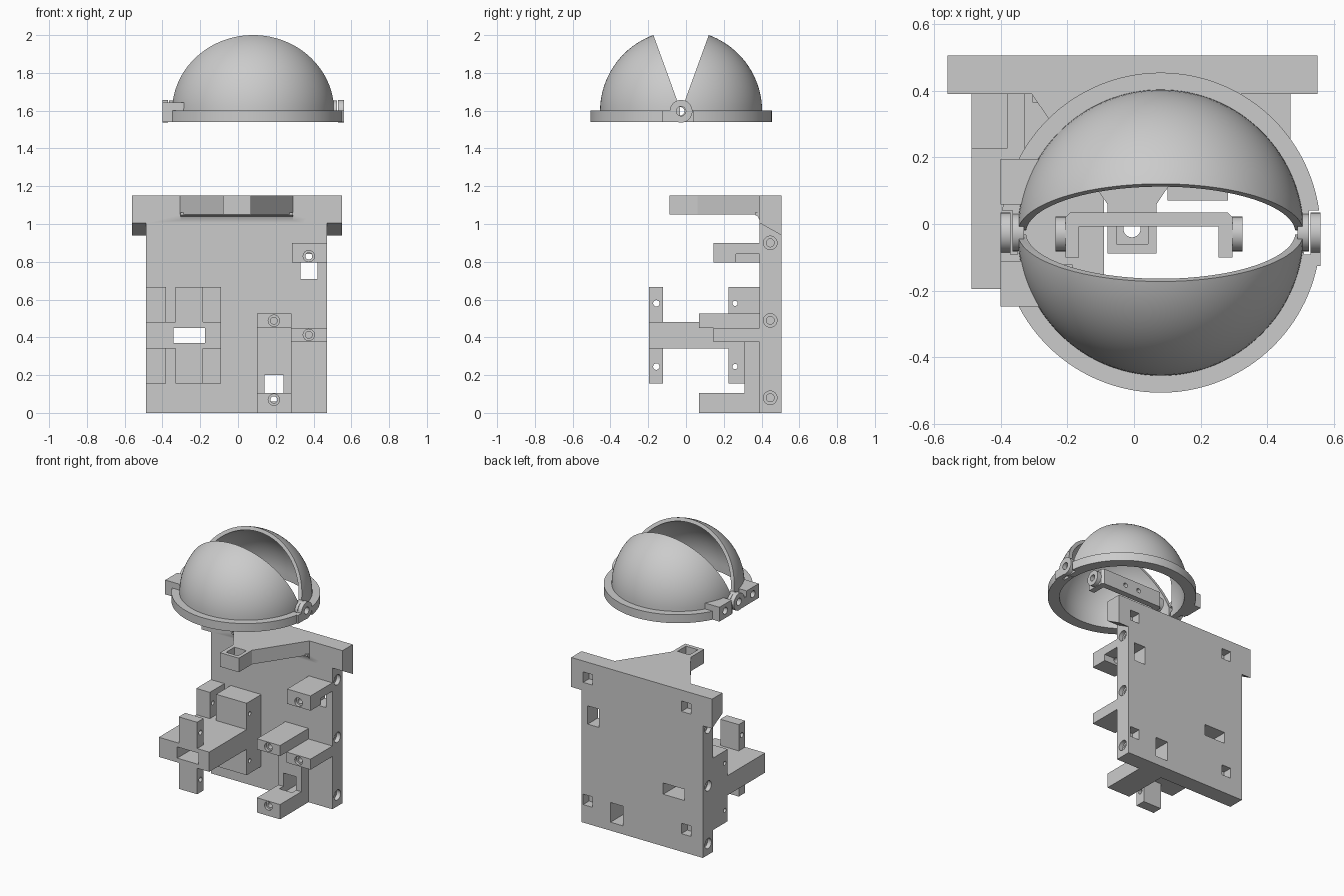
import bpy, bmesh
from math import sin, cos, pi, radians

if "Cube" in bpy.data.objects:
    bpy.data.objects.remove(bpy.data.objects["Cube"])

CX, CY, CZ = 0.08, -0.026, 1.597      # eyelid pivot centre


def make(name, bm):
    bmesh.ops.remove_doubles(bm, verts=bm.verts, dist=1e-5)
    bmesh.ops.recalc_face_normals(bm, faces=bm.faces)
    me = bpy.data.meshes.new(name)
    bm.to_mesh(me)
    bm.free()
    ob = bpy.data.objects.new(name, me)
    bpy.context.collection.objects.link(ob)
    return ob


def prism(name, pts, axis, a, b):
    """Extrude a 2D outline along an axis from a to b."""
    bm = bmesh.new()

    def v(p, t):
        c = list(p)
        c.insert(axis, t)
        return bm.verts.new(c)
    lo, hi = [v(p, a) for p in pts], [v(p, b) for p in pts]
    bm.faces.new(lo)
    bm.faces.new(hi)
    n = len(pts)
    for i in range(n):
        j = (i + 1) % n
        bm.faces.new((lo[i], lo[j], hi[j], hi[i]))
    return make(name, bm)


def box(x0, x1, y0, y1, z0, z1, name="block"):
    return prism(name, [(x0, y0), (x1, y0), (x1, y1), (x0, y1)], 2, z0, z1)


def rod(axis, u, w, r, a, b, name="rod"):
    pts = [(u + r * cos(2 * pi * i / 32), w + r * sin(2 * pi * i / 32)) for i in range(32)]
    return prism(name, pts, axis, a, b)


def combine(ob, others, op):
    for o in others:
        m = ob.modifiers.new("bool", 'BOOLEAN')
        m.operation, m.solver, m.object = op, 'EXACT', o
        bpy.context.view_layer.objects.active = ob
        bpy.ops.object.modifier_apply(modifier=m.name)
        bpy.data.objects.remove(o)


def smooth(ob):
    bpy.ops.object.select_all(action='DESELECT')
    ob.select_set(True)
    bpy.context.view_layer.objects.active = ob
    bpy.ops.object.shade_smooth_by_angle(angle=radians(30))


# --- back plate with all servo mounts
plate = box(-0.487, 0.47, 0.39, 0.506, 0, 1.15, "mounting_plate")
Y = 0.42                                # mounts sink slightly into the plate
combine(plate, [
    # sloped-bottom top rail
    prism("rail", [(0.39, 1.005), (0.506, 0.94), (0.506, 1.15), (0.39, 1.15)], 0, -0.56, 0.55),
    # tapering top arm and its fillet
    prism("arm", [(-0.31, Y), (-0.307, 0.39), (-0.08, 0.06), (-0.08, -0.088), (0.068, -0.088),
                  (0.068, 0.06), (0.29, 0.39), (0.293, Y)], 2, 1.05, 1.15),
    prism("fillet", [(0.365, 1.06), (0.365, 1.048), (0.38, 1.04), (0.39, 1.02), (Y, 1.02), (Y, 1.06)],
          0, -0.305, 0.29),
    # right servo holders
    box(0.10, 0.282, 0.31, Y, 0, 0.525),
    box(0.10, 0.282, 0.07, Y, 0, 0.105),
    box(0.10, 0.282, 0.07, Y, 0.45, 0.525),
    box(0.28, 0.47, 0.145, Y, 0.375, 0.45),
    box(0.285, 0.47, 0.145, Y, 0.795, 0.9),
    # left servo holder: rear posts, forward beam, front post
    box(-0.487, -0.38, 0.226, Y, 0.155, 0.667),
    box(-0.33, -0.09, 0.226, Y, 0.155, 0.667),
    box(-0.487, -0.09, -0.195, Y, 0.34, 0.48),
    box(-0.33, -0.185, -0.195, -0.122, 0.155, 0.667),
], 'UNION')

cuts = [
    # cable windows
    box(0.33, 0.42, 0.265, 0.6, 0.71, 0.84),
    box(0.33, 0.5, 0.265, 0.39, 0.7, 0.84),
    box(0.14, 0.24, 0.265, 0.6, 0.06, 0.2),
    box(-0.342, -0.175, -0.3, 0.6, 0.37, 0.45),
    # arm tip nut pocket and hole
    box(-0.052, 0.042, -0.06, 0.035, 1.085, 1.2),
    rod(2, -0.006, -0.014, 0.026, 1.0, 1.2),
]
# servo screw holes
for x, z, y0, y1 in ((0.19, 0.07, 0.07, 0.28), (0.19, 0.488, 0.07, 0.25),
                     (0.375, 0.413, 0.145, 0.3), (0.375, 0.83, 0.145, 0.28)):
    cuts += [rod(1, x, z, 0.03, y0 - 0.05, y0 + 0.02), rod(1, x, z, 0.018, y0 - 0.05, y1)]
for z in (0.245, 0.58):
    cuts += [rod(0, -0.157, z, 0.017, -0.6, 0.0), rod(0, 0.26, z, 0.014, -0.6, 0.0)]
# side screw holes
for z in (0.08, 0.49, 0.9):
    for s, e in ((1, 0.47), (-1, -0.487)):
        cuts += [rod(0, 0.446, z, 0.036, e + s * 0.05, e - s * 0.03),
                 rod(0, 0.446, z, 0.021, e + s * 0.05, e - s * 0.1)]
# rear nut pockets
for x in (-0.355, 0.418):
    for z in (0.165, 1.035):
        cuts.append(box(x - 0.037, x + 0.037, 0.44, 0.6, z - 0.037, z + 0.037))
combine(plate, cuts, 'DIFFERENCE')
smooth(plate)


# --- eyelids: half-lathed shell with rim, opened by a wedge at the pivot
def eyelid(name, side):
    ro, ri, n, steps = 0.429, 0.404, 24, 64
    prof = [(ri, -0.057), (0.48, -0.057), (0.48, 0.003), (ro, 0.003)]
    prof += [(ro * cos(pi / 2 * i / n), ro * sin(pi / 2 * i / n)) for i in range(1, n + 1)]
    prof += [(ri * cos(pi / 2 * i / n), ri * sin(pi / 2 * i / n)) for i in range(n, -1, -1)]
    bm = bmesh.new()
    rings = []
    for k in range(steps + 1):
        a = pi * k / steps
        rings.append([bm.verts.new((CX + r * cos(a), CY + side * r * sin(a), CZ + z)) for r, z in prof])
    m = len(prof)
    for k in range(steps):
        for i in range(m):
            j = (i + 1) % m
            bm.faces.new((rings[k][i], rings[k][j], rings[k + 1][j], rings[k + 1][i]))
    bm.faces.new(rings[0])
    bm.faces.new(rings[-1])
    bmesh.ops.dissolve_degenerate(bm, edges=bm.edges, dist=1e-6)
    lid = make(name, bm)
    wedge = [(-0.006, -0.1), (0.006, -0.1), (0.006, 0.016), (0.18, 0.495), (-0.18, 0.495), (-0.006, 0.016)]
    cut = [prism("wedge", [(CY + y, CZ + z) for y, z in wedge], 0, -1, 1)]
    for s in (-1, 1):                   # hinge clearance in the rim
        cut.append(box(*sorted((CX + s * 0.43, CX + s * 0.6)), CY - 0.066, CY + 0.066, 1.4, 1.8))
    combine(lid, cut, 'DIFFERENCE')
    # drilled lug on the left of the rim
    pts = [(-0.48, 0.085), (-0.48, 0.221), (-0.355, 0.221), (-0.405, 0.085)]
    lug = prism("lug", [(CX + x, CY + side * y) for x, y in pts], 2, CZ - 0.057, CZ + 0.045)
    combine(lid, [lug], 'UNION')
    combine(lid, [rod(0, CY + side * 0.155, CZ - 0.005, 0.024, -0.5, CX - 0.41)], 'DIFFERENCE')
    # hinge knuckles: front lid outside, rear lid inside
    d0, d1, r = (0.45, 0.48, 0.06) if side < 0 else (0.41, 0.445, 0.056)
    for s in (-1, 1):
        x0, x1 = sorted((CX + s * d0, CX + s * d1))
        ys = sorted((CY, CY + side * 0.1))
        combine(lid, [rod(0, CY, CZ, r, x0, x1),
                      box(x0, x1, *ys, CZ - 0.057, CZ + 0.003)], 'UNION')
        combine(lid, [rod(0, CY, CZ, 0.025, x0 - 0.01, x1 + 0.01)], 'DIFFERENCE')
    smooth(lid)


eyelid("front_eyelid", -1)
eyelid("rear_eyelid", 1)

# --- U-shaped eye bracket between the hinges
u = [(-0.205, -0.1), (-0.165, -0.1), (-0.165, -0.007), (0.253, -0.007), (0.253, -0.1), (0.295, -0.1),
     (0.295, 0.02), (0.28, 0.035), (-0.19, 0.035), (-0.205, 0.02)]
bracket = prism("eye_bracket", u, 2, CZ - 0.055, CZ + 0.055)
combine(bracket, [rod(0, CY - 0.004, CZ, 0.052, -0.235, -0.19), rod(0, CY - 0.004, CZ, 0.052, 0.28, 0.325)], 'UNION')
combine(bracket, [rod(0, CY - 0.004, CZ, 0.022, -0.3, 0.4)] +
        [rod(1, x, CZ, 0.016, -0.05, 0.1) for x in (-0.01, 0.1)], 'DIFFERENCE')
smooth(bracket)
